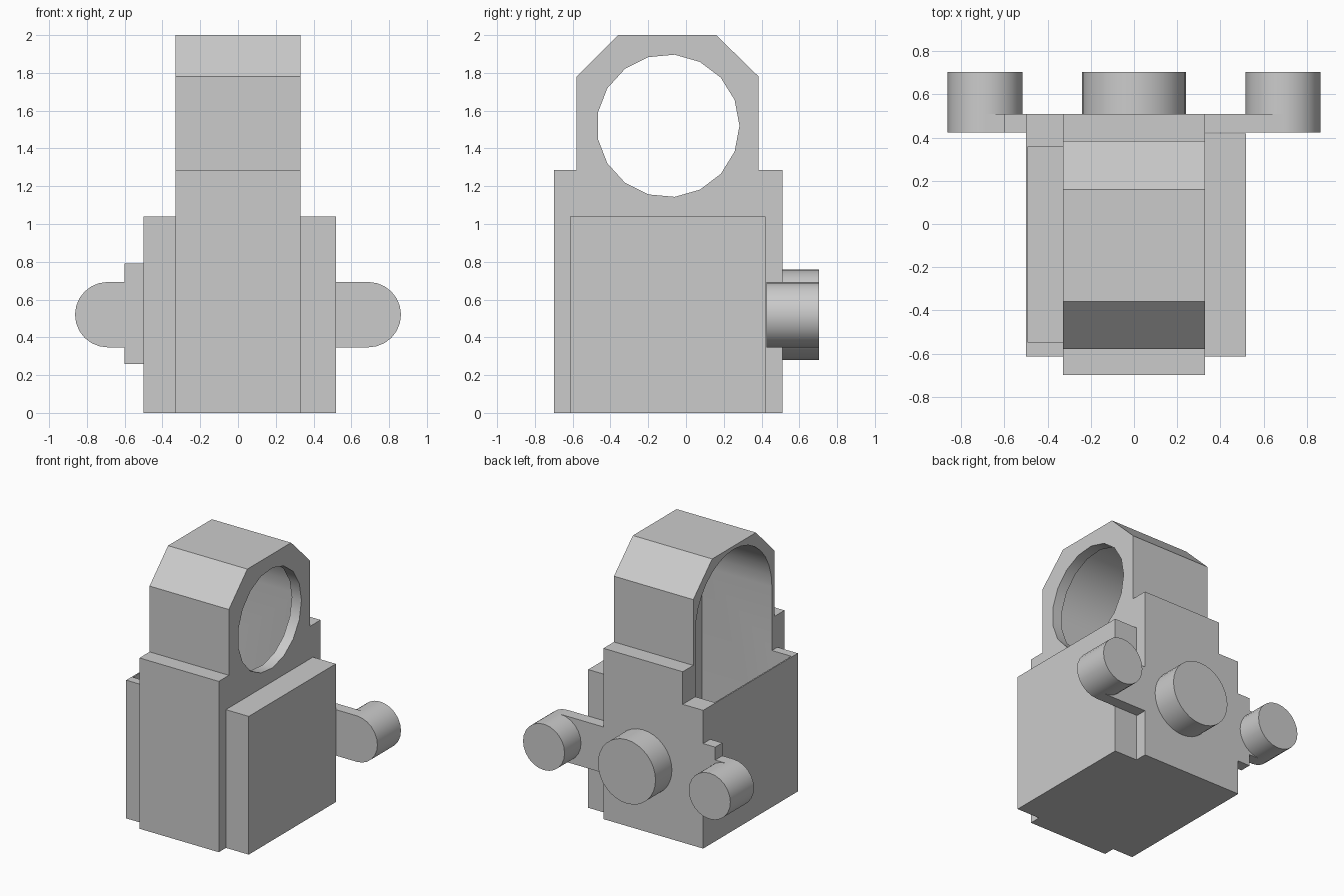
import bpy
import bmesh
from math import cos, sin, pi, radians

cube = bpy.data.objects.get("Cube")
if cube:
    bpy.data.objects.remove(cube, do_unlink=True)

# Single flat colour
grey = bpy.data.materials.new("plain_grey")
grey.use_nodes = True
colour = (0.6, 0.6, 0.6, 1)
grey.diffuse_color = colour
grey.node_tree.nodes["Principled BSDF"].inputs["Base Color"].default_value = colour


def prism(name, profile, start, end, axis="x"):
    """Extrude a profile along x (profile is y, z) or along y (profile is x, z)."""
    bm = bmesh.new()

    def place(p, d):
        return (d, p[0], p[1]) if axis == "x" else (p[0], d, p[1])

    face = bm.faces.new([bm.verts.new(place(p, start)) for p in profile])
    new = bmesh.ops.extrude_face_region(bm, geom=[face])["geom"]
    for v in new:
        if isinstance(v, bmesh.types.BMVert):
            v.co["xyz".index(axis)] = end
    bmesh.ops.recalc_face_normals(bm, faces=bm.faces)
    mesh = bpy.data.meshes.new(name)
    bm.to_mesh(mesh)
    bm.free()
    mesh.materials.append(grey)
    obj = bpy.data.objects.new(name, mesh)
    bpy.context.collection.objects.link(obj)
    return obj


def box(name, x, y, z):
    return prism(name, [(y[0], z[0]), (y[1], z[0]), (y[1], z[1]), (y[0], z[1])], *x)


def arc(centre, radius, sides, start=0, sweep=2 * pi, closed=True):
    count = sides if closed else sides + 1
    angles = [start + sweep * i / sides for i in range(count)]
    return [(centre[0] + radius * cos(a), centre[1] + radius * sin(a)) for a in angles]


def activate(obj):
    bpy.ops.object.select_all(action="DESELECT")
    obj.select_set(True)
    bpy.context.view_layer.objects.active = obj


def combine(target, tool, operation):
    activate(target)
    mod = target.modifiers.new(operation.lower(), "BOOLEAN")
    mod.operation = operation
    mod.solver = "EXACT"
    mod.object = tool
    bpy.ops.object.modifier_apply(modifier=mod.name)
    bpy.data.objects.remove(tool, do_unlink=True)


def smooth(obj):
    activate(obj)
    bpy.ops.object.shade_smooth_by_angle(angle=radians(30))


# Main housing: stepped box with a chamfered head
ring_centre = (-0.095, 1.52)
housing = prism("housing", [
    (-0.70, 0), (0.51, 0), (0.51, 1.285), (0.385, 1.285), (0.385, 1.78),
    (0.16, 2), (-0.36, 2), (-0.58, 1.78), (-0.58, 1.285), (-0.70, 1.285)], -0.33, 0.33)
combine(housing, box("open_side", (-0.5, -0.32), (-0.615, 0.51), (0, 1.04)), "UNION")

# Arched cavity, open on one side of the head, and the round window opposite
arch = arc(ring_centre, 0.455, 16, 0, pi, closed=False)
cavity = prism("cavity", arch + [(-0.55, 0.02), (0.36, 0.02)], -0.49, 0.25)
combine(housing, cavity, "DIFFERENCE")
window = prism("window", arc(ring_centre, 0.378, 17), 0.1, 0.5)
combine(housing, window, "DIFFERENCE")
smooth(housing)

# Closed side block and small bracket on the other side
box("side_block", (0.33, 0.52), (-0.615, 0.42), (0, 1.04))
box("side_bracket", (-0.6, -0.5), (0.425, 0.51), (0.26, 0.79))

# Rear pegs with their arms
peg_z = 0.52
smooth(prism("rear_peg", arc((0, peg_z), 0.24, 32), 0.51, 0.705, "y"))
for side, inner, label in ((1, 0.33, "left"), (-1, 0.5, "right")):
    smooth(prism(label + "_peg", arc((side * 0.69, peg_z), 0.173, 24), 0.425, 0.705, "y"))
    ends = sorted((side * inner, side * 0.69))
    box(label + "_arm", ends, (0.425, 0.51), (peg_z - 0.173, peg_z + 0.173))
